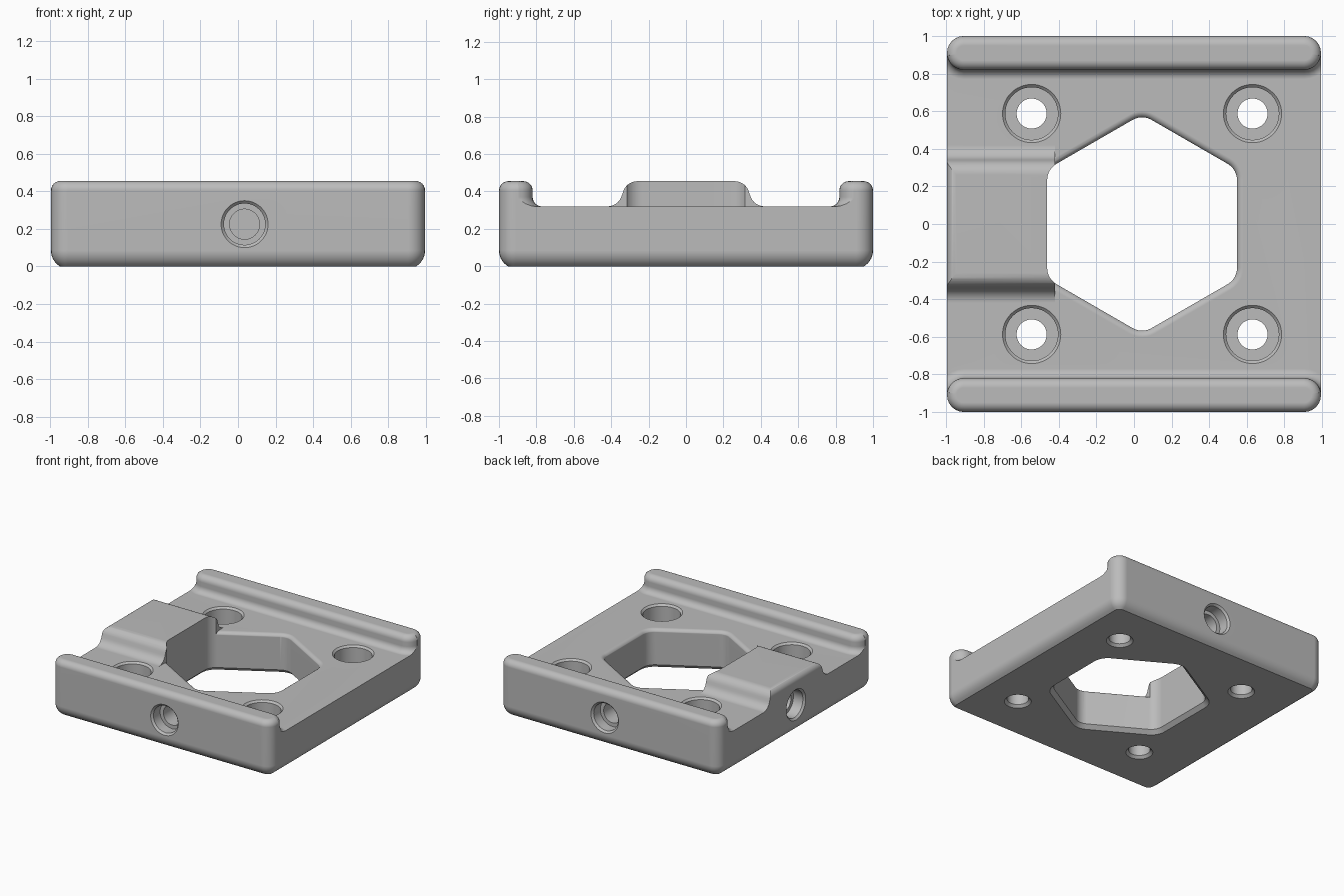
import bpy, bmesh
from math import sin, cos, pi, radians, sqrt
from mathutils import Matrix, Vector

cube = bpy.data.objects.get("Cube")
if cube:
    bpy.data.objects.remove(cube, do_unlink=True)

HX, HY, TOP, DECK = 0.995, 1.0, 0.455, 0.32
CORNER, FILLET = 0.09, 0.05
CX = 0.043                      # centre of the opening and holes in x
STEPS = [i / 6 * pi / 2 for i in range(7)]


def loft(name, layers, matrix=Matrix()):
    """Closed solid through a stack of (outline, height) layers."""
    bm = bmesh.new()
    rings = [[bm.verts.new((x, y, z)) for x, y in pts] for pts, z in layers]
    for a, b in zip(rings, rings[1:]):
        for i in range(len(a)):
            j = (i + 1) % len(a)
            bm.faces.new((a[i], a[j], b[j], b[i]))
    bm.faces.new(rings[0][::-1])
    bm.faces.new(rings[-1])
    bmesh.ops.recalc_face_normals(bm, faces=bm.faces)
    bm.transform(matrix)
    mesh = bpy.data.meshes.new(name)
    bm.to_mesh(mesh)
    bm.free()
    obj = bpy.data.objects.new(name, mesh)
    bpy.context.collection.objects.link(obj)
    return obj


def cut(target, cutter, keep=False):
    bpy.context.view_layer.objects.active = target
    mod = target.modifiers.new("cut", 'BOOLEAN')
    mod.operation, mod.solver, mod.object = 'DIFFERENCE', 'EXACT', cutter
    bpy.ops.object.modifier_apply(modifier=mod.name)
    if not keep:
        bpy.data.objects.remove(cutter, do_unlink=True)


def circle(r, n=48):
    return [(r * cos(2 * pi * i / n), r * sin(2 * pi * i / n)) for i in range(n)]


def rounded_rect(d):
    """Plan outline of the block, inset by d."""
    r, pts = CORNER - d, []
    for k, (sx, sy) in enumerate([(1, 1), (-1, 1), (-1, -1), (1, -1)]):
        for t in STEPS:
            a = t + k * pi / 2
            pts.append((sx * (HX - CORNER) + r * cos(a), sy * (HY - CORNER) + r * sin(a)))
    return pts


def rounded_hex(d):
    """Plan outline of the opening, grown by d."""
    r, pts = 0.1 + d, []
    centre_dist = (0.505 - 0.1) / cos(pi / 6)
    for k in range(6):
        a = pi / 6 + k * pi / 3
        for i in range(-3, 4):
            b = a + i * pi / 18
            pts.append((CX + centre_dist * cos(a) + r * cos(b),
                        centre_dist * sin(a) + r * sin(b)))
    return pts


def channel(d):
    """Plan outline between the rails, flaring round the rail ends."""
    r = CORNER - d
    quarter = [(HX - CORNER + r * sin(t * 0.9), HY - CORNER - r * cos(t * 0.9)) for t in STEPS]
    quarter.append((1.3, quarter[-1][1]))
    half = quarter + [(x, -y) for x, y in quarter[::-1]]
    return half + [(-x, -y) for x, y in half]


# Block with rounded corners, soft top and bottom edges
R, H = 0.1, 0.085
layers = []
for i in range(7):
    z = H * i / 6
    layers.append((rounded_rect(R - sqrt(R * R - (H - z) ** 2)), z))
for a in STEPS:
    layers.append((rounded_rect(FILLET * (1 - cos(a))), TOP - FILLET + FILLET * sin(a)))
body = loft("mounting_plate", layers)

# Hump profile, kept out of the channel cut
side = [(0.26, 0.7)]
ramp = [radians(75) * i / 7 for i in range(8)]
side += [(0.26 + 0.08 * sin(a), TOP - 0.08 + 0.08 * cos(a)) for a in ramp]
side += [(0.42 - 0.08 * sin(a), DECK + 0.08 - 0.08 * cos(a)) for a in ramp[::-1]]
side.append((0.42, 0.2))
profile = side + [(-y, z) for y, z in side[::-1]]
yz_to_x = Matrix(((0, 0, 1, 0), (1, 0, 0, 0), (0, 1, 0, 0), (0, 0, 0, 1)))
hump = loft("hump_form", [(profile, -1.5), (profile, -0.42)], yz_to_x)

# Channel between the two rails
layers = [(channel(-FILLET * (1 - sin(a))), DECK + FILLET * (1 - cos(a))) for a in STEPS]
layers += [(channel(FILLET * (1 - cos(a))), TOP - FILLET + FILLET * sin(a)) for a in STEPS]
layers.append((channel(FILLET), 0.6))
cutter = loft("channel_cutter", layers)
cut(cutter, hump, keep=True)
cut(body, cutter)

# Softened deck edge of the hexagonal opening
e = 0.035
layers = [(rounded_hex(e * (1 - cos(a)) - 0.002), DECK - e + e * sin(a)) for a in STEPS]
layers.append((rounded_hex(e), DECK + 0.02))
cutter = loft("opening_edge_cutter", layers)
cut(cutter, hump)
cut(body, cutter)

# Hexagonal opening with bottom chamfer
cut(body, loft("opening_cutter", [(rounded_hex(0.05), -0.02), (rounded_hex(0), 0.03),
                                  (rounded_hex(0), 0.6)]))

# Counterbored vertical bolt holes
bolt = [(0.12, -0.02), (0.08, 0.02), (0.08, 0.11), (0.14, 0.11),
        (0.14, DECK - 0.015), (0.165, DECK + 0.01)]
for sx in (-1, 1):
    for sy in (-1, 1):
        place = Matrix.Translation((CX + sx * 0.5875, sy * 0.5875, 0))
        cut(body, loft("bolt_cutter", [(circle(r), z) for r, z in bolt], place))

# Blind stepped holes in front, back and right sides
bore = [(0.08, -0.3), (0.08, -0.1), (0.11, -0.1), (0.11, -0.015), (0.135, 0.01)]
for pos, normal in [((0.035, -HY, 0.225), (0, -1, 0)),
                    ((0.035, HY, 0.225), (0, 1, 0)),
                    ((-HX, 0, 0.225), (-1, 0, 0))]:
    turn = Vector(normal).to_track_quat('Z', 'Y').to_matrix().to_4x4()
    cut(body, loft("bore_cutter", [(circle(r), z) for r, z in bore],
                   Matrix.Translation(pos) @ turn))

# Grey finish
grey = bpy.data.materials.new("grey_metal")
grey.use_nodes = True
grey.diffuse_color = (0.5, 0.5, 0.5, 1)
grey.node_tree.nodes["Principled BSDF"].inputs["Base Color"].default_value = (0.5, 0.5, 0.5, 1)
body.data.materials.clear()
body.data.materials.append(grey)

# Smooth fillets with crisp edges and flat faces
for o in bpy.context.selected_objects:
    o.select_set(False)
body.select_set(True)
bpy.context.view_layer.objects.active = body
bpy.ops.object.shade_smooth_by_angle(angle=radians(30))
weighted = body.modifiers.new("flat_normals", 'WEIGHTED_NORMAL')
weighted.keep_sharp = True
